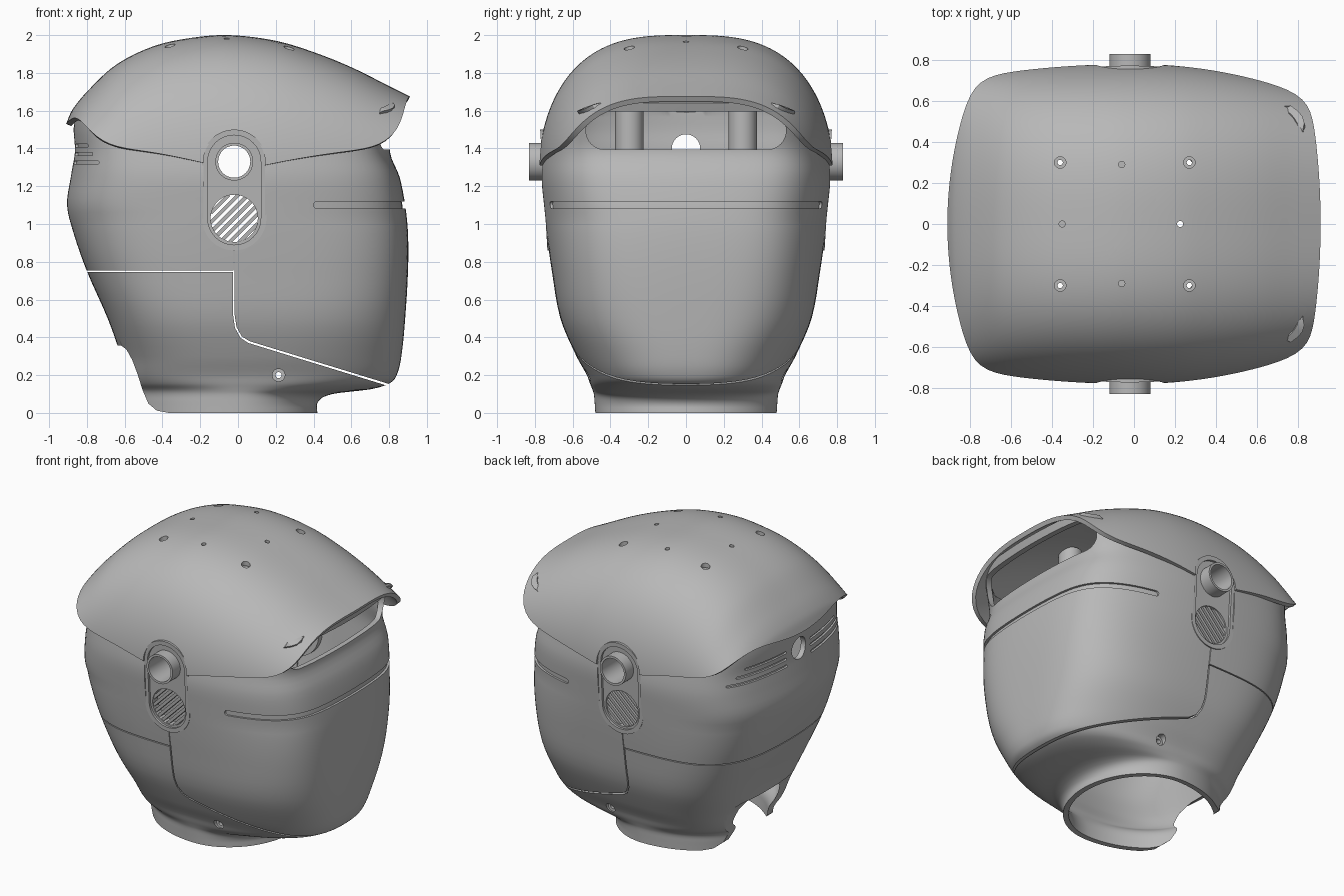
import bpy, math, bmesh
from mathutils import Matrix

cube = bpy.data.objects.get("Cube")
if cube:
    bpy.data.objects.remove(cube, do_unlink=True)
gray = bpy.data.materials.new("plain gray")
gray.use_nodes = True
gray.diffuse_color = (0.48, 0.48, 0.48, 1)
gray.node_tree.nodes["Principled BSDF"].inputs["Base Color"].default_value = gray.diffuse_color
SEG = 200

def loft(name, rings, caps=(), wrap=False):
    """Skin a list of rings; caps lists the rings to close with a face."""
    bm = bmesh.new()
    vs = [[bm.verts.new(p) for p in ring] for ring in rings]
    for lo, hi in zip(vs, vs[1:] + (vs[:1] if wrap else [])):
        for i in range(len(lo)):
            bm.faces.new((lo[i - 1], lo[i], hi[i], hi[i - 1]))
    for c in caps:
        bm.faces.new(vs[c])
    bmesh.ops.recalc_face_normals(bm, faces=bm.faces[:])
    mesh = bpy.data.meshes.new(name)
    bm.to_mesh(mesh)
    bm.free()
    mesh.materials.append(gray)
    obj = bpy.data.objects.new(name, mesh)
    bpy.context.collection.objects.link(obj)
    return obj

def prism(name, pts, axis, a, b):
    """Extrude a flat outline along one axis."""
    place = {"x": lambda p, d: (d, *p), "y": lambda p, d: (p[0], d, p[1]),
             "z": lambda p, d: (*p, d)}[axis]
    return loft(name, [[place(p, d) for p in pts] for d in (a, b)], caps=(0, 1))

def apply(obj, mod):
    bpy.context.view_layer.objects.active = obj
    bpy.ops.object.modifier_apply(modifier=mod.name)

def boolean(obj, cutter, op="DIFFERENCE", keep=False):
    cutter.hide_render = True
    mod = obj.modifiers.new("cut", "BOOLEAN")
    mod.operation, mod.solver, mod.object = op, "EXACT", cutter
    apply(obj, mod)
    if not keep:
        bpy.data.objects.remove(cutter, do_unlink=True)

def thicken(obj, depth):
    mod = obj.modifiers.new("wall", "SOLIDIFY")
    mod.thickness, mod.offset = depth, -1
    apply(obj, mod)

def rounded(cx, cy, hx, hy, r, steps=12):
    """Rounded rectangle outline; r stays just under the half sizes."""
    pts = []
    for q, (sx, sy) in enumerate(((1, 1), (-1, 1), (-1, -1), (1, -1))):
        for k in range(steps + 1):
            t = (q + k / steps) * math.pi / 2
            pts.append((cx + sx * (hx - r) + r * math.cos(t), cy + sy * (hy - r) + r * math.sin(t)))
    return pts

def circle(cx, cy, r, steps=48):
    turn = 2 * math.pi / steps
    return [(cx + r * math.cos(i * turn), cy + r * math.sin(i * turn)) for i in range(steps)]

def outline(xb, xf, yh, n, k, shrink=1):
    """Boxy head section with bulging sides."""
    pts = []
    for i in range(SEG):
        c, s = math.cos(2 * math.pi * i / SEG), math.sin(2 * math.pi * i / SEG)
        r = shrink * (abs(c) ** n + abs(s) ** n) ** (-1 / n)
        u, v = c * r, s * r
        end, bow, taper = (xf, .06, .2) if u > 0 else (-xb, .15, .08)
        pts.append((end * u * (1 - k * bow * v * v), yh * v * (1 - k * taper * u * u)))
    return pts

def smooth_rows(table, steps):
    """Cubic interpolation of rows along their first column."""
    out = []
    for i in range(len(table) - 1):
        p0, p1, p2, p3 = (table[min(max(i + d, 0), len(table) - 1)] for d in (-1, 0, 1, 2))
        h = p2[0] - p1[0]
        for t in (s / steps for s in range(steps)):
            row = [p1[0] + h * t]
            for a, b, before, after in zip(p1[1:], p2[1:], p0[1:], p3[1:]):
                m1 = (b - before) / (p2[0] - p0[0]) * h
                m2 = (after - a) / (p3[0] - p1[0]) * h
                row.append(a + m1 * t + (3 * (b - a) - 2 * m1 - m2) * t**2
                           + (2 * (a - b) + m1 + m2) * t**3)
            out.append(row)
    return out + [table[-1]]

# Ridge line of the cap, back to front
RIDGE = smooth_rows([
    (-.91, 1.53), (-.88, 1.6), (-.8, 1.7), (-.65, 1.84), (-.45, 1.94), (-.25, 1.985),
    (-.05, 2), (.2, 1.97), (.4, 1.91), (.6, 1.83), (.8, 1.73), (.91, 1.675)], 8)

def dome(x, y):
    """Height of the cap over a point in plan."""
    v = min(1, abs(y) / (.78 * (1 - (.2 if x > 0 else .08) * (x / .91) ** 2)))
    if x < 0:
        x *= 1 + .07 * v * v
    for (x0, z0), (x1, z1) in zip(RIDGE, RIDGE[1:]):
        if x <= x1:
            break
    top = z0 + (z1 - z0) * min(1, max(0, (x - x0) / (x1 - x0)))
    return 1.28 + (top - 1.28) * math.sqrt(1 - v ** 3)

# Body sections: height, back, front, half width, squareness
SECTIONS = [
    (0, -.57, .42, .48, 2), (.06, -.575, .425, .484, 2), (.1, -.58, .5, .488, 2),
    (.125, -.585, .7, .496, 2.1), (.155, -.59, .8, .508, 2.5), (.2, -.6, .84, .525, 2.8),
    (.3, -.62, .865, .58, 3), (.5, -.69, .885, .665, 3.8), (.75, -.8, .9, .71, 4.8),
    (.95, -.87, .9, .738, 5.6), (1.1, -.905, .885, .755, 6.4), (1.25, -.885, .855, .768, 7),
    (1.38, -.865, .805, .755, 8), (1.5, -.87, .83, .73, 9), (1.64, -.86, .885, .69, 10)]

def section(row, scale=1):
    h, xb, xf, yh, n = row
    pts = outline(xb, xf, yh, n, min(1, (n - 2) / 4))
    return [(x * scale, y * scale, min(h, dome(x, y) - .02) if h > 1.4 else h) for x, y in pts]

def skin_band(name, rows):
    """Ring that reaches just below the body surface, for shallow cuts."""
    return loft(name, [section(r, .983) for r in rows] + [section(r, 1.1) for r in rows[::-1]],
                wrap=True)

EAR_X, EAR_Z, GRILLE_Z = -.02, 1.33, 1.03

def ear_shape(r):
    half = (EAR_Z - GRILLE_Z) / 2
    return rounded(EAR_X, GRILLE_Z + half, r + .0005, half + r, r)

# Body shell with its openings
shell = loft("shell", [section(r) for r in smooth_rows(SECTIONS, 4)])
thicken(shell, .035)
ear_cutter = prism("ear_cutter", ear_shape(.163), "y", -1, 1)
boolean(shell, ear_cutter, keep=True)
boolean(shell, prism("window_cutter", rounded(0, 1.495, .53, .1, .099), "x", .4, 1.2))
boolean(shell, prism("back_hole_cutter", circle(0, 1.4, .075), "x", -1.2, -.5))
boolean(shell, prism("screw_cutter", circle(.215, .2, .033), "y", -1, 1))
# Shallow vents at the back and groove around the face
vent_band = skin_band("vent_band", SECTIONS[11:14])
for i in range(3):
    for s in (-1, 1):
        pts = rounded(s * (.37 - .03 * i), 1.325 + .045 * i, .24 - .03 * i, .008, .0075, 4)
        vent = prism("vent_cutter", pts, "x", -1.2, -.6)
        boolean(vent, vent_band, "INTERSECT", keep=True)
        boolean(shell, vent)
bpy.data.objects.remove(vent_band, do_unlink=True)
groove = skin_band("groove_cutter", SECTIONS[9:12])
boolean(groove, prism("groove_ends", rounded(.9, 1.1, .5, .018, .0175, 6), "y", -1, 1), "INTERSECT")
boolean(shell, groove)

# Split the shell into panels along the seams
PANELS = {
    "face_plate": [(-.018, 1.8), (-.018, .52), (-.008, .455), (.02, .405), (.06, .38),
                   (.79, .156), (1.2, .03), (1.2, 1.8)],
    "back_panel": [(-1.2, .753), (-.023, .753), (-.023, 1.8), (-1.2, 1.8)],
    "neck": [(-1.2, -.1), (-1.2, .746), (-.026, .746), (-.026, .52), (-.016, .45),
             (.013, .397), (.055, .37), (.79, .144), (1.2, .018), (1.2, -.1)]}
for name, pts in PANELS.items():
    part = shell.copy()
    part.data = shell.data.copy()
    part.name = name
    bpy.context.collection.objects.link(part)
    boolean(part, prism("region", pts, "y", -1.2, 1.2), "INTERSECT")
bpy.data.objects.remove(shell, do_unlink=True)
# Arched notch at the back of the neck, the last panel made
boolean(part, prism("notch_cutter", [
    (-.37, -.1), (-.37, .001), (-.43, .012), (-.475, .05), (-.505, .12), (-.53, .2),
    (-.56, .28), (-.59, .335), (-.62, .358), (-1, .36), (-1, -.1)], "y", -1, 1))

# Cap: dome over a boxy plan, so its rim rises at the front and back
plans = [outline(-.91, .91, .78, 14, 1, math.sin(j / 36 * math.pi / 2)) for j in range(1, 37)]
cap = loft("cap", [[(x, y, dome(x, y)) for x, y in plan] for plan in plans], caps=(0,))
thicken(cap, .03)
boolean(cap, ear_cutter)
for x, y, depth in ((-.06, .29, .015), (-.06, -.29, .015), (-.35, 0, .015), (.225, 0, .2)):
    boolean(cap, prism("pin_cutter", circle(x, y, .015), "z", dome(x, y) - depth, 2.1))
# Bolt holes with inner posts under them
for x, y in [(x, y) for x in (-.36, .27) for y in (-.3, .3)]:
    boolean(cap, prism("bolt_cutter", circle(x, y, .028), "z", 1.6, 2.1))
    post = prism("inner_post", circle(x, y, .075), "z", 1.38, dome(x, y) - .035)
    boolean(post, prism("bore", circle(x, y, .013), "z", 1.3, 2))

# Ear pods leaning with the sides, and screw sleeves
for s in (-1, 1):
    lean = Matrix.Identity(4)
    lean[1][2], lean[1][3] = s * .06, -s * .06 * 1.4
    plate = prism("ear_plate", ear_shape(.17), "y", s * .69, s * .766)
    boolean(plate, prism("pocket", ear_shape(.14), "y", s * .75, s * .9))
    for z, r in ((EAR_Z, .09), (GRILLE_Z, .125)):
        boolean(plate, prism("hole", circle(EAR_X, z, r), "y", -1, 1))
    plate.data.transform(lean)
    tube = prism("ear_tube", circle(EAR_X, EAR_Z, .1), "y", s * .6, s * .83)
    boolean(tube, prism("hole", circle(EAR_X, EAR_Z, .085), "y", -1, 1))
    d = math.sqrt(.5)
    for o in (i * .036 for i in range(-3, 4)):
        half = math.sqrt(.128 ** 2 - o * o)
        bar = [(EAR_X + d * (a * half - b), GRILLE_Z + d * (a * half + b))
               for a, b in ((-1, o - .01), (1, o - .01), (1, o + .01), (-1, o + .01))]
        prism("grille_bar", bar, "y", s * .70, s * .742).data.transform(lean)
    sleeve = prism("screw_sleeve", circle(.215, .2, .034), "y", s * .44, s * .495)
    boolean(sleeve, prism("hole", circle(.215, .2, .016), "y", -1, 1))

# Smooth shading with crisp edges
bpy.ops.object.select_all(action="DESELECT")
for obj in bpy.context.scene.objects:
    if obj.type == "MESH":
        obj.select_set(True)
        bpy.context.view_layer.objects.active = obj
bpy.ops.object.shade_smooth_by_angle(angle=math.radians(32))
